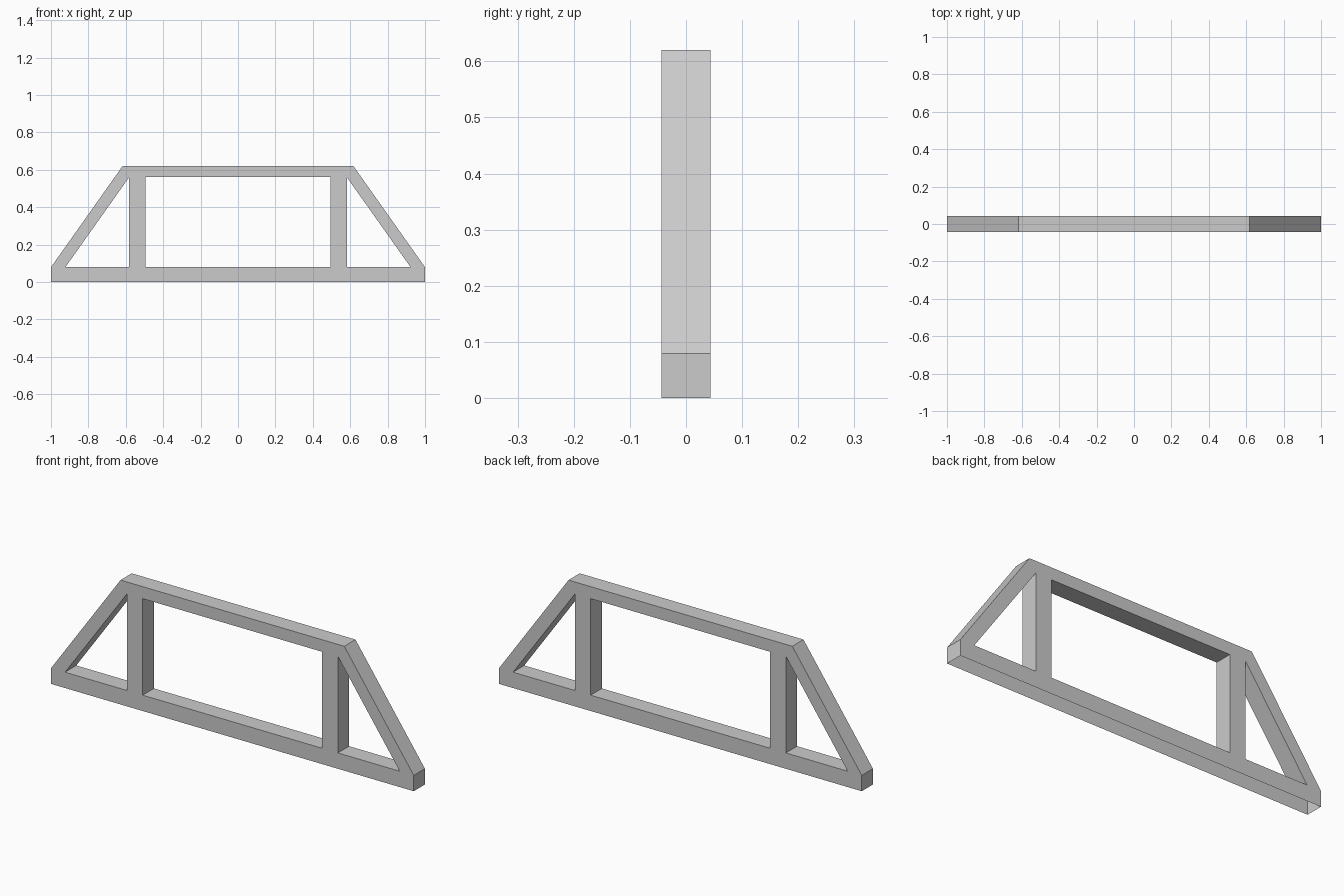
import bpy
import bmesh

if "Cube" in bpy.data.objects:
    bpy.data.objects.remove(bpy.data.objects["Cube"])

HALF_DEPTH = 0.044


def mirrored(points):
    return [(-x, z) for x, z in points]


# Outline of the frame and its three openings, in x and z
outline = [(-1, 0), (1, 0), (1, 0.079), (0.617, 0.62), (-0.617, 0.62), (-1, 0.079)]
window = [(-0.495, 0.079), (0.495, 0.079), (0.495, 0.56), (-0.495, 0.56)]
triangle = [(-0.923, 0.079), (-0.582, 0.079), (-0.582, 0.56)]
loops = [outline, window, triangle, mirrored(triangle)]

bm = bmesh.new()
rims = {-1: [], 1: []}

# Side walls around every loop; the underside of the bottom beam stays open
for loop in loops:
    rings = {}
    for side in (-1, 1):
        ring = [bm.verts.new((x, side * HALF_DEPTH, z)) for x, z in loop]
        rings[side] = ring
        rims[side] += [bm.edges.new((ring[i - 1], ring[i])) for i in range(len(ring))]
    front, back = rings[-1], rings[1]
    for i in range(len(loop)):
        if loop[i - 1][1] == 0 and loop[i][1] == 0:
            continue
        bm.faces.new((front[i - 1], front[i], back[i], back[i - 1]))

# Front and back panels with openings
for side in (-1, 1):
    bmesh.ops.triangle_fill(bm, use_beauty=True, use_dissolve=False,
                            edges=rims[side], normal=(0, side, 0))

bmesh.ops.recalc_face_normals(bm, faces=bm.faces[:])
mesh = bpy.data.meshes.new("truss_frame")
bm.to_mesh(mesh)
bm.free()
bpy.context.collection.objects.link(bpy.data.objects.new("truss_frame", mesh))
